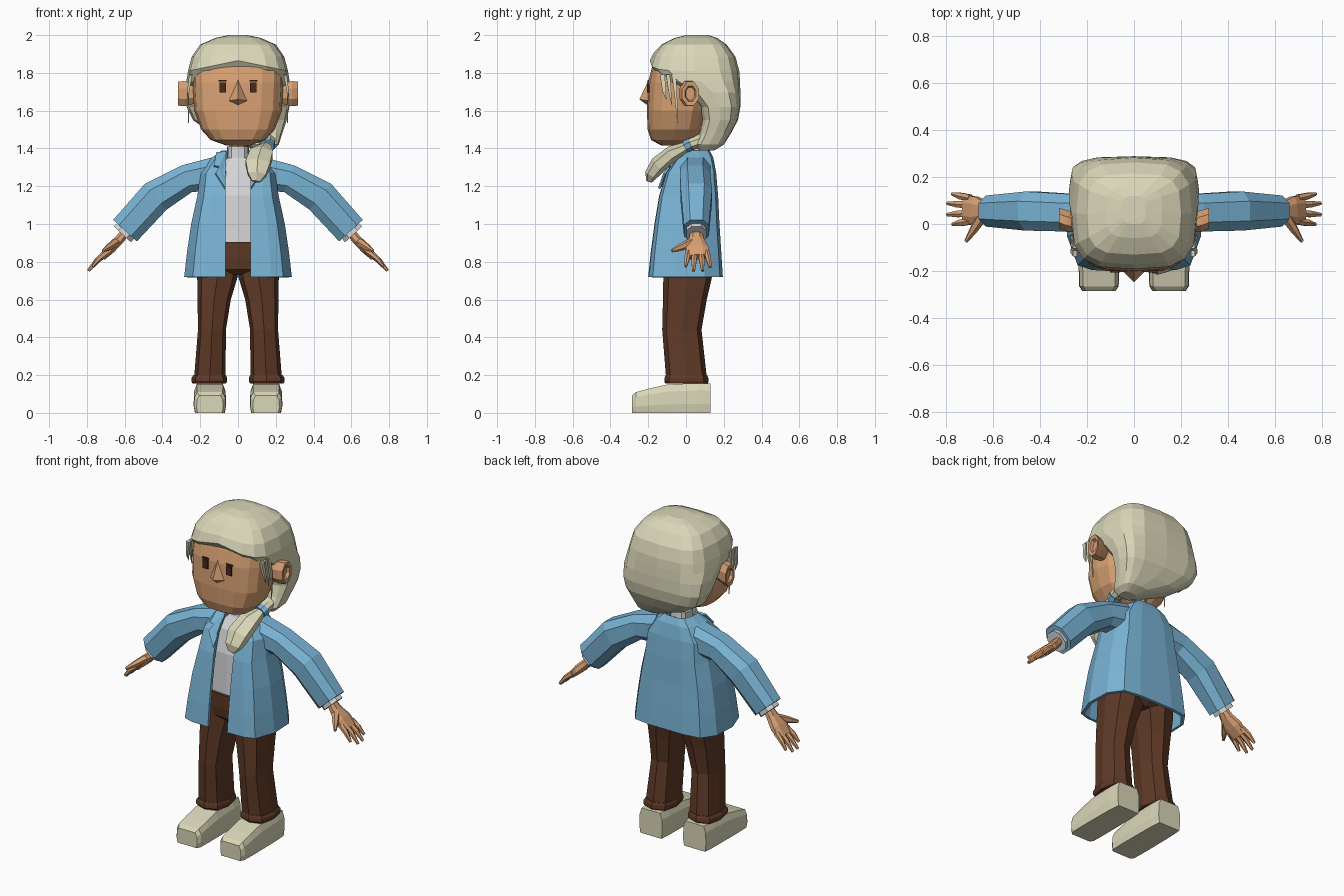
import bpy, bmesh, math
from mathutils import Vector


def material(name, rgb):
    m = bpy.data.materials.new(name)
    m.diffuse_color = (*rgb, 1)
    return m


HAIR = material("pale_cream", (0.70, 0.68, 0.48))
SKIN = material("warm_skin", (0.68, 0.35, 0.17))
BLUE = material("jacket_blue", (0.19, 0.45, 0.66))
BROWN = material("trouser_brown", (0.115, 0.042, 0.020))
WHITE = material("shirt_white", (0.68, 0.67, 0.69))
DARK = material("eye_brown", (0.07, 0.022, 0.012))


def make(name, verts, faces, mat, mirror=False, thick=0):
    bm = bmesh.new()
    vs = [bm.verts.new(v) for v in verts]
    for f in faces:
        bm.faces.new([vs[i] for i in f])
    bmesh.ops.recalc_face_normals(bm, faces=bm.faces)
    me = bpy.data.meshes.new(name)
    bm.to_mesh(me)
    bm.free()
    me.materials.append(mat)
    ob = bpy.data.objects.new(name, me)
    bpy.context.collection.objects.link(ob)
    if mirror:
        mod = ob.modifiers.new("mirror", 'MIRROR')
        mod.use_clip = True
    if thick:
        mod = ob.modifiers.new("thickness", 'SOLIDIFY')
        mod.thickness = thick
        mod.offset = -1
    return ob


def loft(name, rings, mat, mirror=False):
    """Skin a list of equal closed rings and cap both ends."""
    n = len(rings[0])
    verts = [p for r in rings for p in r]
    faces = [(k * n + i, k * n + (i + 1) % n, (k + 1) * n + (i + 1) % n, (k + 1) * n + i)
             for k in range(len(rings) - 1) for i in range(n)]
    faces += [tuple(range(n)), tuple(range(len(verts) - n, len(verts)))]
    return make(name, verts, faces, mat, mirror)


def power(v, e):
    return math.copysign(abs(v) ** (2 / e), v)


def ring(z, cx, hw, yf, yb, n=16, e=3.0, bump=0):
    """Horizontal rounded-box ring; bump lifts the middle of the front."""
    pts = []
    for i in range(n):
        t = 2 * math.pi * i / n
        x, y = power(math.cos(t), e), power(math.sin(t), e)
        lift = bump * (1 - abs(x)) if y < -0.5 else 0
        pts.append((cx + hw * x, (yf + yb) / 2 + (yb - yf) / 2 * y, z + lift))
    return pts


def tube(name, path, mat, mirror=False, n=8, side=(0, 1, 0), e=2.0):
    """Path of (point, half size along side, half size across)."""
    ps = [Vector(p[0]) for p in path]
    rings = []
    for k, (_, a, b) in enumerate(path):
        d = (ps[min(k + 1, len(ps) - 1)] - ps[max(k - 1, 0)]).normalized()
        s = Vector(side)
        s = (s - d * s.dot(d)).normalized()
        u = d.cross(s)
        ts = [2 * math.pi * (i + 0.5) / n for i in range(n)]
        rings.append([ps[k] + s * a * power(math.cos(t), e) + u * b * power(math.sin(t), e) for t in ts])
    return loft(name, rings, mat, mirror)


def box(name, lo, hi, mat, mirror=False):
    rings = [[(lo[0], lo[1], z), (hi[0], lo[1], z), (hi[0], hi[1], z), (lo[0], hi[1], z)]
             for z in (lo[2], hi[2])]
    return loft(name, rings, mat, mirror)


# Head, nose, eyes, brows
loft("head", [ring(*r) for r in [
    (1.415, 0, .06, -.13, .03), (1.445, 0, .145, -.185, .06), (1.50, 0, .195, -.203, .085),
    (1.60, 0, .232, -.207, .11), (1.75, 0, .24, -.20, .15), (1.83, 0, .238, -.18, .15),
    (1.88, 0, .19, -.13, .12)]], SKIN)
make("nose", [(0, -.185, 1.79), (-.064, -.185, 1.65), (0, -.185, 1.615), (.064, -.185, 1.65),
              (0, -.247, 1.66)],
     [(0, 1, 4), (1, 2, 4), (2, 3, 4), (3, 0, 4), (0, 1, 2, 3)], SKIN)
box("eye", (.064, -.206, 1.695), (.098, -.197, 1.748), DARK, True)
box("brow", (.06, -.205, 1.754), (.102, -.196, 1.762), DARK, True)

# Ears with a sunken inner face
ear = []
for x, s, dy in [(.22, .75, -.01), (.285, 1.0, 0), (.318, .95, .012), (.316, .62, .012), (.298, .5, .01)]:
    ear.append([(x, .012 + dy + .05 * s * math.cos(t), 1.69 + .072 * s * math.sin(t))
                for t in [2 * math.pi * (i + .5) / 8 for i in range(8)]])
loft("ear", ear, SKIN, True)

# Hair cap: the lower rings step back behind the face and gather to one side
loft("hair", [ring(z, cx, hw, yf, yb, 16, 3.4, b) for z, cx, hw, yf, yb, b in [
    (2.0, 0, .05, .0, .12, 0), (1.985, 0, .12, -.06, .165, 0), (1.95, 0, .20, -.13, .215, 0),
    (1.885, 0, .245, -.172, .262, .02), (1.81, 0, .265, -.192, .282, .055),
    (1.755, 0, .273, -.13, .286, 0), (1.695, 0, .276, .0, .288, 0), (1.62, 0, .272, .07, .288, 0),
    (1.55, .01, .248, .085, .275, 0), (1.48, .05, .185, .07, .238, 0),
    (1.42, .12, .095, .045, .20, 0), (1.39, .14, .045, .07, .15, 0)]], HAIR)

# Loose strands in front of the ears
for i, (y, w, z) in enumerate([(-.115, .018, 1.66), (-.085, .014, 1.63), (-.055, .016, 1.535)]):
    tube("hair_strand_%d" % (i + 1), [((.25, y - .01, 1.79), w, .012), ((.264, y, 1.70), w * .7, .008),
                                      ((.262, y + .01, z), .002, .002)], HAIR, True, n=4)

# Side ponytail and its tie
tube("ponytail_root", [((.12, .14, 1.46), .08, .05), ((.155, .05, 1.43), .045, .035),
                       ((.155, .0, 1.415), .035, .03)], HAIR, side=(1, 0, 0))
tube("hair_tie", [((.157, .03, 1.423), .042, .036), ((.15, .0, 1.41), .042, .036)], BLUE, side=(1, 0, 0))
tube("ponytail", [((.152, .01, 1.412), .03, .025), ((.125, -.07, 1.375), .07, .042),
                  ((.105, -.145, 1.315), .075, .046), ((.10, -.185, 1.26), .055, .035),
                  ((.095, -.195, 1.225), .025, .016)], HAIR, side=(1, 0, 0), n=6)

# Neck and shirt
loft("neck", [ring(z, 0, .045, 0, .09, 8, 2) for z in (1.34, 1.5)], SKIN)
loft("shirt", [ring(*r, 12, 2.8) for r in [
    (.87, 0, .18, -.12, .11), (1.15, 0, .165, -.11, .115), (1.28, 0, .13, -.075, .11),
    (1.34, 0, .07, -.025, .11), (1.35, 0, .058, -.02, .105), (1.41, 0, .058, -.018, .10)]], WHITE)

# Open jacket: half rows from front edge to back seam, mirrored
rows = [(.72, .285, -.20, .195), (.85, .27, -.187, .187), (1.0, .248, -.167, .177), (1.15, .215, -.142, .17),
        (1.27, .20, -.105, .16), (1.35, .14, -.045, .145), (1.39, .085, .0, .125)]
verts = []
for z, w, f, b in rows:
    gap = .066
    verts += [(gap, f, z), (max(.62 * w, gap + .008), f * .98, z), (max(.84 * w, gap + .014), f * .88, z),
              (w, f * .35 + b * .1, z), (w * .98, b * .5, z), (w * .78, b * .92, z), (w * .4, b, z), (0, b, z)]
faces = [(k * 8 + i, k * 8 + i + 1, k * 8 + i + 9, k * 8 + i + 8)
         for k in range(len(rows) - 1) for i in range(7)]
jacket = make("jacket_body", verts, faces, BLUE)
# Point the open shell outward before giving it thickness
if jacket.data.polygons[0].normal.y > 0:
    jacket.data.flip_normals()
jacket.modifiers.new("mirror", 'MIRROR')
solid = jacket.modifiers.new("thickness", 'SOLIDIFY')
solid.thickness, solid.offset = .018, -1

# Lapels
make("lapel", [(.062, -.02, 1.385), (.115, -.03, 1.38), (.128, -.09, 1.31), (.10, -.095, 1.305),
               (.118, -.12, 1.27), (.066, -.148, 1.19)],
     [(0, 1, 2, 3), (0, 3, 5), (3, 4, 5)], BLUE, True, .012)

# Sleeves, shirt cuffs
tube("sleeve", [((.12, .05, 1.265), .085, .095), ((.27, .048, 1.24), .085, .08),
                ((.435, .055, 1.145), .088, .095), ((.598, .055, .965), .07, .09)],
     BLUE, True, n=8, e=2.6)
tube("shirt_cuff", [((.57, .055, .99), .052, .062), ((.612, .055, .945), .056, .066)], WHITE, True, e=2.4)

# Hands
tube("palm", [((.59, .055, .965), .03, .024), ((.63, .055, .915), .042, .027),
              ((.675, .058, .87), .064, .028), ((.718, .062, .825), .06, .02)], SKIN, True, n=8, e=2.4)
for i, (y0, y1, x1, z1) in enumerate([(.012, -.002, .77, .775), (.045, .04, .792, .752),
                                      (.08, .088, .792, .752), (.11, .128, .772, .772)]):
    tube("finger_%d" % (i + 1), [((.695, y0, .85), .017, .018),
                                 (((.695 + x1) / 2 + .004, (y0 + y1) / 2, (.85 + z1) / 2 + .004), .016, .015),
                                 ((x1, y1, z1), .008, .008)], SKIN, True, n=6)
tube("thumb", [((.645, .03, .905), .024, .022), ((.682, -.025, .878), .018, .02),
               ((.714, -.074, .858), .008, .009)], SKIN, True, n=6, side=(1, 0, 0))

# Trousers
loft("trouser_hips", [ring(*r, 12, 2.8) for r in [
    (.905, 0, .19, -.135, .13), (.82, 0, .205, -.132, .15), (.76, 0, .19, -.122, .142),
    (.73, 0, .10, -.09, .11)]], BROWN)
loft("trouser_leg", [ring(*r, 8, 2.8) for r in [
    (.84, .105, .10, -.125, .145), (.72, .109, .107, -.12, .138), (.60, .126, .088, -.122, .11),
    (.44, .138, .074, -.126, .082), (.19, .149, .083, -.106, .11)]], BROWN, True)
loft("trouser_hem", [ring(*r, 8, 2.8) for r in [
    (.155, .152, .088, -.108, .115), (.165, .152, .094, -.115, .12), (.185, .152, .094, -.113, .118),
    (.20, .150, .086, -.108, .112)]], BROWN, True)

# Shoes: chamfered sections from heel to toe
shoe = []
for y, w, h in [(.13, .078, .155), (.06, .084, .158), (-.10, .086, .15), (-.19, .086, .13),
                (-.265, .084, .11), (-.285, .07, .092)]:
    prof = [(-.92, 0), (.92, 0), (1, .3), (.97, .75), (.8, 1), (-.8, 1), (-.97, .75), (-1, .3)]
    shoe.append([(.149 + w * a, y, h * b) for a, b in prof])
loft("shoe", shoe, HAIR, True)
